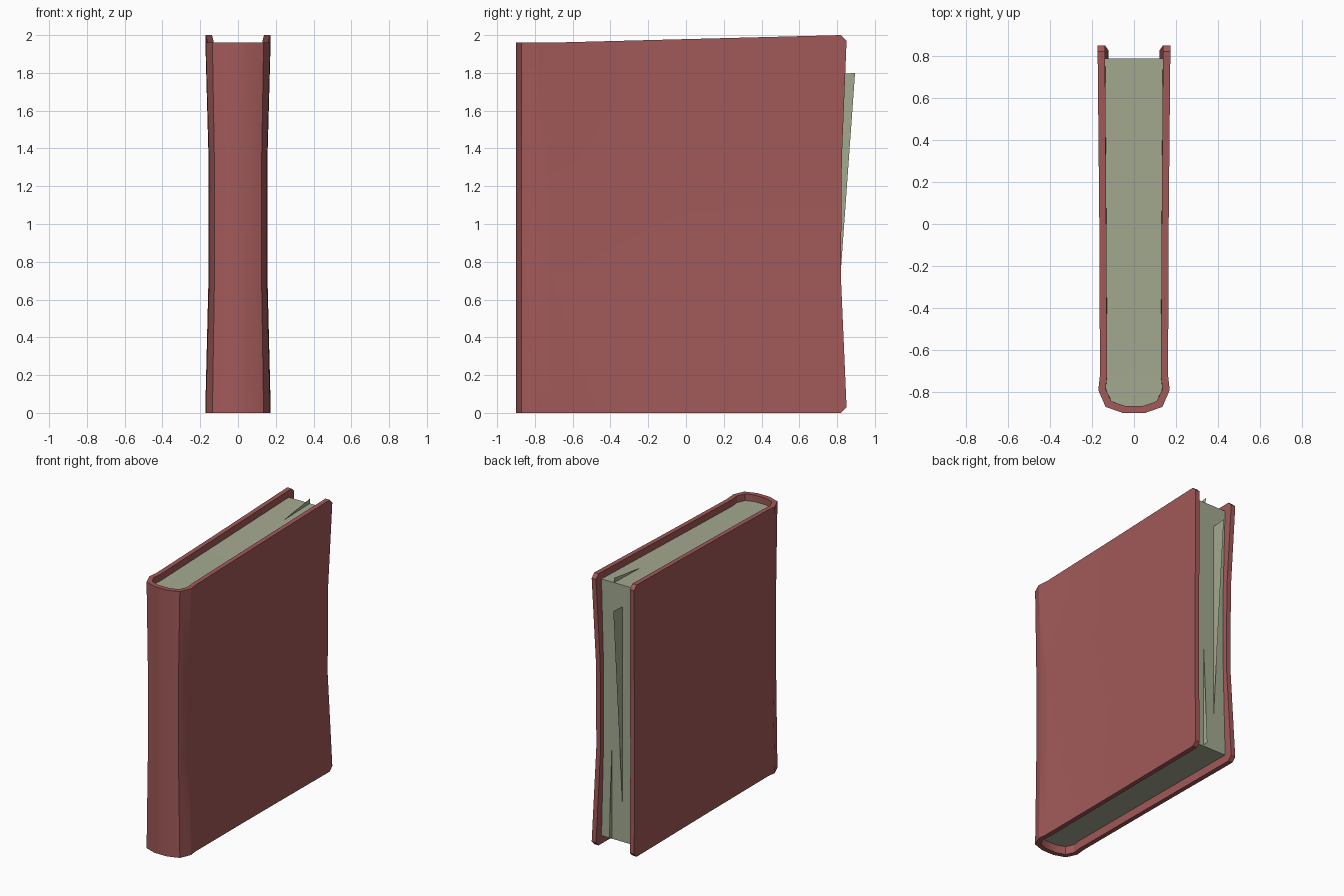
import bpy, bmesh, math

if "Cube" in bpy.data.objects:
    bpy.data.objects.remove(bpy.data.objects["Cube"])


def material(name, rgb):
    m = bpy.data.materials.new(name)
    m.diffuse_color = (*rgb, 1)
    m.use_nodes = True
    m.node_tree.nodes["Principled BSDF"].inputs["Base Color"].default_value = m.diffuse_color
    return m


RED = material("cover_red", (0.36, 0.10, 0.10))
PAPER = material("paper", (0.37, 0.40, 0.28))


def make(name, verts, faces, mat, smooth=True):
    me = bpy.data.meshes.new(name)
    me.from_pydata(verts, [], faces)
    bm = bmesh.new()
    bm.from_mesh(me)
    bmesh.ops.recalc_face_normals(bm, faces=bm.faces)
    bm.to_mesh(me)
    bm.free()
    me.materials.append(mat)
    ob = bpy.data.objects.new(name, me)
    bpy.context.collection.objects.link(ob)
    if smooth:
        bpy.context.view_layer.objects.active = ob
        ob.select_set(True)
        bpy.ops.object.shade_smooth_by_angle(angle=math.radians(25))
        ob.select_set(False)
    return ob


def mirrored(half):
    # right half from the back edge to the spine, then the left half
    return half + [(-x, y) for x, y in reversed(half)]


def top_slope(y):
    # the top edge rises from the spine to the back
    return (1.96 + 0.04 * min(1, max(0, (y + 0.72) / 1.54))) / 2


def outer(back, pinch):
    return mirrored([(0.173 - pinch, back), (0.165 - pinch * 0.8, 0.0),
                     (0.162 - pinch * 0.7, -0.72), (0.17 - pinch, -0.79),
                     (0.135 - pinch * 0.6, -0.87), (0.05, -0.90)])


def inner(back, pinch):
    return mirrored([(0.138 - pinch, back), (0.132 - pinch * 0.8, 0.0),
                     (0.128 - pinch * 0.7, -0.72), (0.135 - pinch, -0.785),
                     (0.108 - pinch * 0.6, -0.843), (0.045, -0.865)])


# cover: U-shaped section lofted upward, pinched at mid height
levels = [(0, 0.82, 0), (0.03, 0.85, 0), (0.72, 0.82, 0.017),
          (1.35, 0.825, 0.017), (1.97, 0.85, 0), (2.0, 0.82, 0)]
verts, faces = [], []
for z, back, pinch in levels:
    ring = outer(back, pinch) + inner(back, pinch)[::-1]
    verts += [(x, y, z * top_slope(y)) for x, y in ring]
n = 24
for k in range(len(levels) - 1):
    for i in range(n):
        j = (i + 1) % n
        faces.append((k * n + i, k * n + j, (k + 1) * n + j, (k + 1) * n + i))
for base in (0, (len(levels) - 1) * n):
    for i in range(n // 2 - 1):
        faces.append((base + i, base + i + 1, base + n - 2 - i, base + n - 1 - i))
make("cover", verts, faces, RED)

# page block filling the cover
verts, faces = [], []
page_levels = [(0.06, 0.0), (0.72, 0.017), (1.35, 0.017), (1.95, 0.0)]
for z, pinch in page_levels:
    verts += [(x, y, z * (top_slope(y) if z > 1 else 1)) for x, y in inner(0.787, pinch)]
m = 12
for k in range(len(page_levels) - 1):
    for i in range(m):
        j = (i + 1) % m
        faces.append((k * m + i, k * m + j, (k + 1) * m + j, (k + 1) * m + i))
for base in (0, (len(page_levels) - 1) * m):
    for i in range(m // 2 - 1):
        faces.append((base + i, base + i + 1, base + m - 2 - i, base + m - 1 - i))
make("page_block", verts, faces, PAPER)

# loose sheets sticking out of the block: x position and (y, z) outline
sheets = {
    "loose_page_back": (-0.035, [(0.78, 0.2), (0.895, 1.80), (0.78, 1.79)]),
    "loose_page_top": (0.034, [(0.34, 1.92), (0.787, 1.92), (0.79, 1.985)]),
    "loose_page_bottom": (0.05, [(0.78, 0.95), (0.78, 0.07), (0.825, 0.07)]),
}
for name, (x, outline) in sheets.items():
    make(name, [(x, y, z) for y, z in outline], [(0, 1, 2)], PAPER, False)
